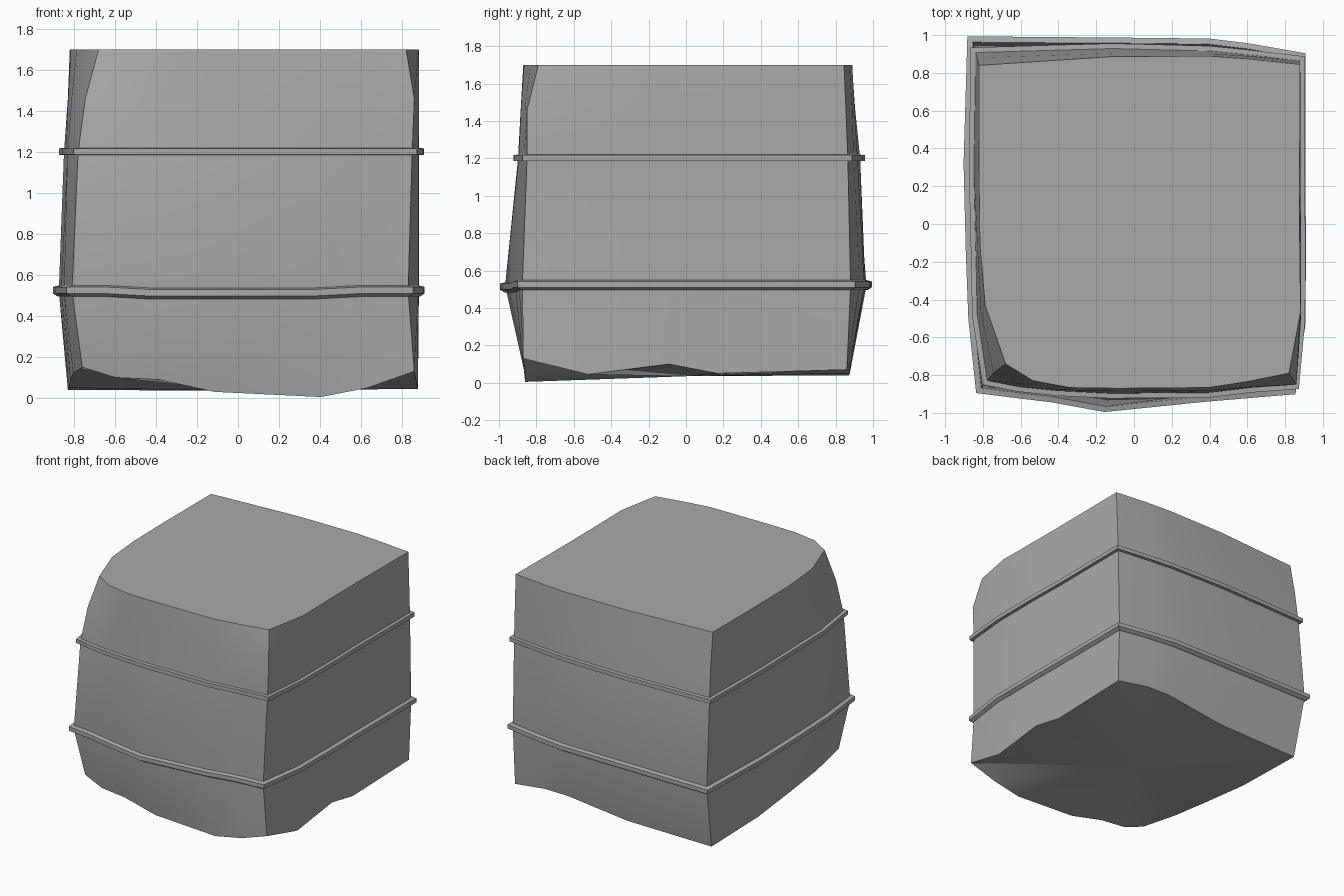
import bpy, bmesh
from mathutils import Vector

old = bpy.data.objects.get("Cube")
if old:
    bpy.data.objects.remove(old, do_unlink=True)

stone = bpy.data.materials.new("plain grey")
stone.use_nodes = True
grey = (0.4, 0.4, 0.4, 1.0)
stone.diffuse_color = grey
stone.node_tree.nodes["Principled BSDF"].inputs["Base Color"].default_value = grey

# Where the in-between points sit along the front, +x, back and -x sides
SPLITS = [(.1, .23, .4, .72, .86), (.2, .45, .6), (.16, .28, .58), (.35, .6, .8)]

# Each level: height, four corners, outward bulge of each in-between point
LEVELS = [
    (0, [(-.76, -.8), (.86, -.87), (.875, .86), (-.83, .87)],
     [(.02, .03, .03, .01, 0), (.015, .01, .005), (.015, .02, .01), (.02, .03, .03)]),
    (.52, [(-.81, -.87), (.83, -.875), (.88, .88), (-.855, .965)],
     [(.02, .045, .095, .04, .02), (.04, .03, .02), (.035, .05, .03), (.035, .035, .03)]),
    (1.2, [(-.78, -.83), (.85, -.85), (.88, .865), (-.84, .91)],
     [(.03, .05, .06, .05, .02), (.025, .02, .01), (.025, .04, .04), (.03, .035, .04)]),
    (1.46, [(-.745, -.79), (.86, -.85), (.88, .855), (-.83, .88)],
     [(.05, .075, .07, .05, .02), (.02, .015, .01), (.03, .04, .035), (.03, .05, .05)]),
    (1.7, [(-.68, -.74), (.82, -.79), (.88, .845), (-.82, .84)],
     [(.085, .115, .11, .09, .05), (.05, .03, .02), (.03, .045, .045), (.05, .08, .08)]),
]
# Uneven heights of the lower rim, in ring order
RIM = (.15, .1, .09, .03, .005, .05, .13, .045, .1, .05, .07, .11, .11, .05, .04, .05, .09, .12)


def ring(level):
    z, corners, bulges = level
    points = []
    for i, (splits, bulge) in enumerate(zip(SPLITS, bulges)):
        a, b = Vector(corners[i]), Vector(corners[(i + 1) % 4])
        out = Vector((b.y - a.y, a.x - b.x)).normalized()
        points.append(a)
        points += [a.lerp(b, t) + out * d for t, d in zip(splits, bulge)]
    return [Vector((p.x, p.y, z)) for p in points]


def grow(points, amount):
    """Offset a ring outward with mitred corners."""
    result = []
    for i, p in enumerate(points):
        d1 = (p - points[i - 1]).to_2d().normalized()
        d2 = (points[(i + 1) % len(points)] - p).to_2d().normalized()
        n1, n2 = Vector((d1.y, -d1.x)), Vector((d2.y, -d2.x))
        n = (n1 + n2) / (1 + n1.dot(n2)) * amount
        result.append(p + n.to_3d())
    return result


def loft(name, rings, closed=False):
    bm = bmesh.new()
    loops = [[bm.verts.new(p) for p in r] for r in rings]
    pairs = list(zip(loops, loops[1:]))
    if closed:
        pairs.append((loops[-1], loops[0]))
    for low, high in pairs:
        for i in range(len(low)):
            j = (i + 1) % len(low)
            bm.faces.new((low[i], low[j], high[j], high[i]))
    if not closed:
        bm.faces.new(loops[-1])
        # Underside fans out from a low middle point
        middle = bm.verts.new((0, 0, .035))
        for i, v in enumerate(loops[0]):
            bm.faces.new((v, middle, loops[0][(i + 1) % len(loops[0])]))
    bmesh.ops.recalc_face_normals(bm, faces=bm.faces)
    mesh = bpy.data.meshes.new(name)
    bm.to_mesh(mesh)
    bm.free()
    obj = bpy.data.objects.new(name, mesh)
    bpy.context.collection.objects.link(obj)
    mesh.materials.append(stone)
    bpy.ops.object.select_all(action="DESELECT")
    obj.select_set(True)
    bpy.context.view_layer.objects.active = obj
    bpy.ops.object.shade_smooth_by_angle(angle=0.5)
    return obj


# Bulging block with a ragged lower rim
rings = [ring(level) for level in LEVELS]
for point, height in zip(rings[0], RIM):
    point.z = height
loft("block", rings)


def band(name, base, profile, sag):
    """Thin strap around the block, dipping at the middle of the front."""
    loops = []
    for out, dz in profile:
        loop = grow(base, out)
        for i, p in enumerate(loop):
            p.z += dz - (sag if 1 < i < 5 else 0)
        loops.append(loop)
    loft(name, loops, closed=True)


band("upper_band", rings[2], [(-.03, -.015), (.025, -.013), (.025, .018), (-.03, .022)], 0)
band("lower_band", rings[1], [(-.03, -.025), (.005, -.025), (.028, -.01), (.028, .022), (-.03, .037)], .012)
